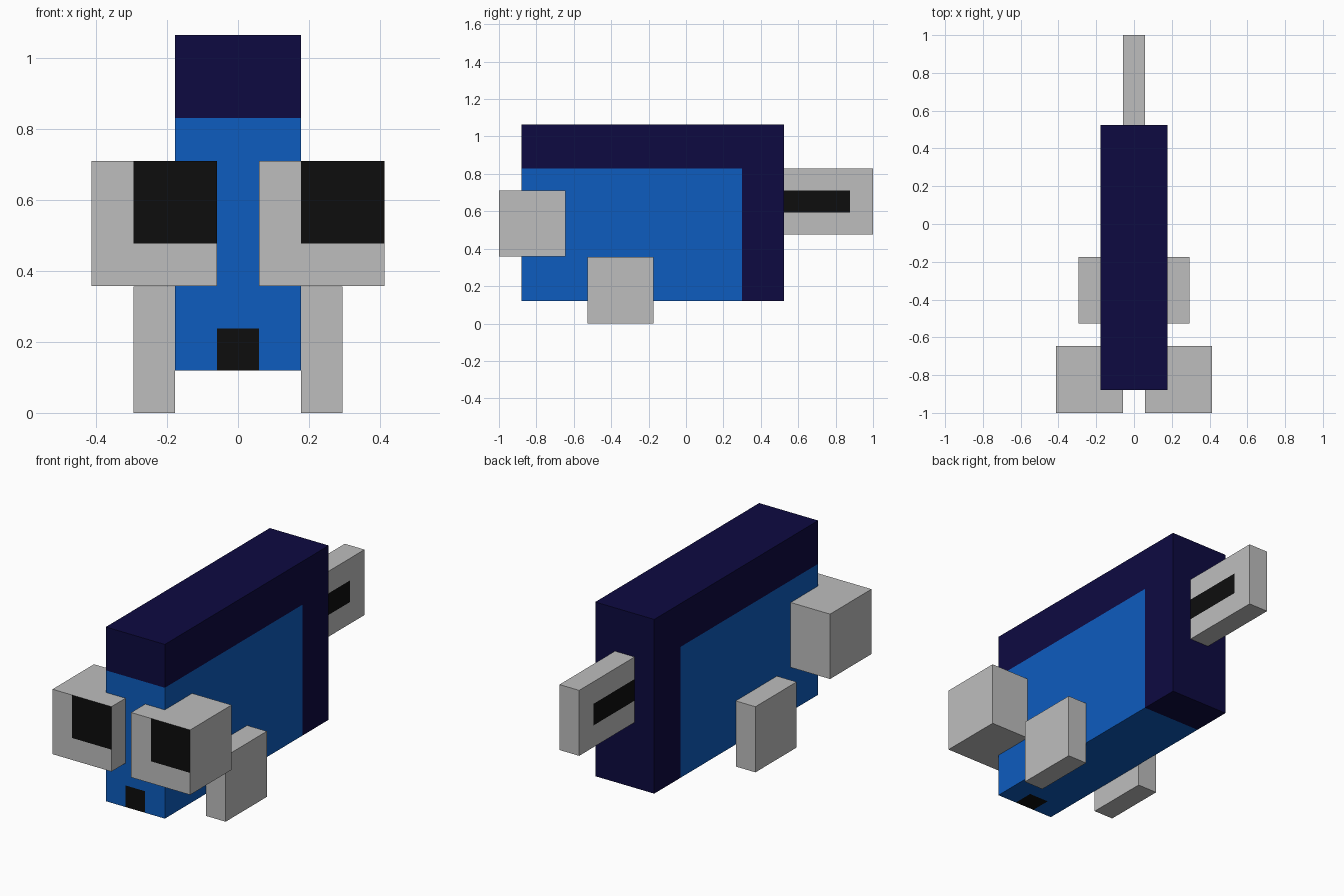
import bpy
import bmesh
from mathutils import Vector

cube = bpy.data.objects.get("Cube")
if cube:
    bpy.data.objects.remove(cube, do_unlink=True)


def material(name, rgb):
    mat = bpy.data.materials.new(name)
    mat.use_nodes = True
    mat.diffuse_color = (*rgb, 1)
    mat.node_tree.nodes["Principled BSDF"].inputs["Base Color"].default_value = (*rgb, 1)
    return mat


BLUE = material("bright blue", (0.004, 0.107, 0.52))
NAVY = material("navy", (0.004, 0.003, 0.053))
GREY = material("light grey", (0.515, 0.515, 0.515))
BLACK = material("black", (0.004, 0.004, 0.004))


def block(name, low, high, mats, cuts=(), rule=None):
    """Box from corner to corner, sliced at (axis, position) and coloured by rule."""
    low, high = Vector(low), Vector(high)
    bm = bmesh.new()
    bmesh.ops.create_cube(bm, size=1)
    for v in bm.verts:
        v.co = (low + high) / 2 + v.co * (high - low)
    for axis, position in cuts:
        normal = Vector((0, 0, 0))
        normal[axis] = 1
        bmesh.ops.bisect_plane(bm, geom=bm.verts[:] + bm.edges[:] + bm.faces[:],
                               plane_co=normal * position, plane_no=normal)
    bm.normal_update()
    if rule:
        for f in bm.faces:
            f.material_index = rule(f.calc_center_median(), f.normal)
    mesh = bpy.data.meshes.new(name)
    bm.to_mesh(mesh)
    bm.free()
    for m in mats:
        mesh.materials.append(m)
    obj = bpy.data.objects.new(name, mesh)
    bpy.context.collection.objects.link(obj)
    return obj


X, Y, Z = range(3)


# Body: navy back and rear, blue flanks, black mouth wrapping under the chin
def body_colour(c, n):
    if c.z > 0.83 or c.y > 0.3:
        return 1
    mouth = abs(c.x) < 0.059 and c.z < 0.235 and c.y < -0.765
    return 2 if mouth else 0


block("body", (-0.177, -0.88, 0.12), (0.177, 0.525, 1.065), (BLUE, NAVY, BLACK),
      [(Z, 0.83), (Y, 0.3), (X, -0.059), (X, 0.059), (Z, 0.237), (Y, -0.765)],
      body_colour)

# Tail with a dark stripe on each side
block("tail", (-0.059, 0.525, 0.475), (0.059, 1.0, 0.83), (GREY, BLACK),
      [(Y, 0.877), (Z, 0.593), (Z, 0.71)],
      lambda c, n: int(abs(n.x) > 0.5 and c.y < 0.877 and 0.593 < c.z < 0.71))

# Eyes (both pupils sit toward +x) and side fins
for side, sign in (("left", 1), ("right", -1)):
    middle = sign * 0.236
    pupil = middle - 0.059
    block(side + "_eye", (middle - 0.177, -1.0, 0.358), (middle + 0.177, -0.645, 0.71),
          (GREY, BLACK), [(X, pupil), (Z, 0.477)],
          lambda c, n: int(n.y < -0.5 and c.x > pupil and c.z > 0.477))
    block(side + "_fin", (middle - 0.059, -0.527, 0), (middle + 0.059, -0.174, 0.356), (GREY,))
